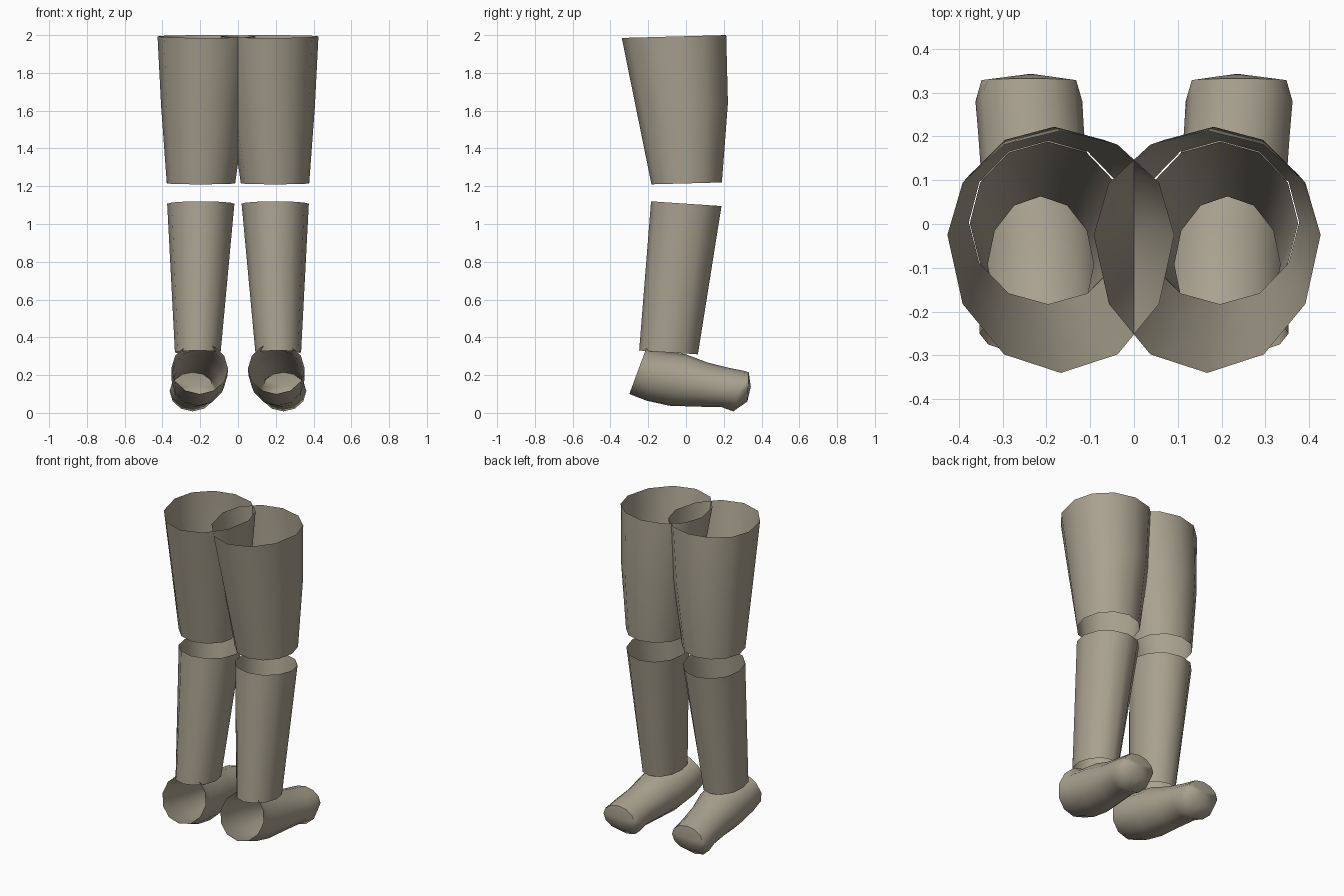
import bpy
import bmesh
from math import cos, sin, pi, radians

cube = bpy.data.objects.get("Cube")
if cube:
    bpy.data.objects.remove(cube)

SIDES = 12
COLOUR = (0.40, 0.36, 0.28, 1)
cloth = bpy.data.materials.new("stone_beige")
cloth.use_nodes = True
cloth.diffuse_color = COLOUR
cloth.node_tree.nodes["Principled BSDF"].inputs["Base Color"].default_value = COLOUR


def ring_points(cx, rx, low, high, middle=0.5):
    """Tilted oval through two (y, z) points; middle places its widest line."""
    cy, cz = (a + (b - a) * middle for a, b in zip(low, high))
    points = []
    for i in range(SIDES):
        angle = 2 * pi * i / SIDES
        end = high if sin(angle) > 0 else low
        s = abs(sin(angle))
        points.append((cx + rx * cos(angle), cy + (end[0] - cy) * s, cz + (end[1] - cz) * s))
    return points


def loft(name, side, rings, tip=None):
    """Open tube through the rings, closed at the end when a tip is given."""
    bm = bmesh.new()
    loops = [[bm.verts.new((side * x, y, z)) for x, y, z in ring_points(*r)] for r in rings]
    for a, b in zip(loops, loops[1:]):
        for i in range(SIDES):
            j = (i + 1) % SIDES
            bm.faces.new((a[i], a[j], b[j], b[i]))
    if tip:
        end = bm.verts.new((side * tip[0], tip[1], tip[2]))
        for i in range(SIDES):
            bm.faces.new((loops[-1][i], loops[-1][(i + 1) % SIDES], end))
    bmesh.ops.recalc_face_normals(bm, faces=bm.faces)
    # Outward normals: the outermost face must face away from the leg's middle
    outer = max(bm.faces, key=lambda f: side * f.calc_center_median().x)
    if outer.normal.x * side < 0:
        bmesh.ops.reverse_faces(bm, faces=bm.faces)
    mesh = bpy.data.meshes.new(name)
    bm.to_mesh(mesh)
    bm.free()
    mesh.materials.append(cloth)
    obj = bpy.data.objects.new(name, mesh)
    bpy.context.collection.objects.link(obj)
    bpy.ops.object.select_all(action='DESELECT')
    obj.select_set(True)
    bpy.context.view_layer.objects.active = obj
    bpy.ops.object.shade_smooth_by_angle(angle=radians(60))


# Each ring: centre x, half width, lower or front (y, z), upper or back (y, z), middle
thigh = [
    (0.167, 0.259, (-0.34, 1.985), (0.213, 2.0), 0.57),
    (0.182, 0.225, (-0.262, 1.6), (0.222, 1.64), 0.54),
    (0.196, 0.181, (-0.183, 1.21), (0.19, 1.22)),
]
shin = [
    (0.197, 0.178, (-0.185, 1.12), (0.188, 1.095)),
    (0.213, 0.121, (-0.248, 0.33), (0.063, 0.31)),
]
foot = [
    (0.203, 0.15, (-0.3, 0.1), (-0.2, 0.37)),
    (0.203, 0.148, (-0.21, 0.065), (-0.16, 0.335)),
    (0.21, 0.142, (-0.09, 0.038), (0.0, 0.31)),
    (0.222, 0.125, (0.06, 0.033), (0.11, 0.268)),
    (0.235, 0.121, (0.19, 0.03), (0.23, 0.238)),
    (0.24, 0.122, (0.25, 0.008), (0.31, 0.222)),
    (0.24, 0.108, (0.325, 0.06), (0.332, 0.215)),
]

for label, side in (("left", 1), ("right", -1)):
    loft(label + "_thigh", side, thigh)
    loft(label + "_shin", side, shin)
    loft(label + "_foot", side, foot, tip=(0.235, 0.343, 0.14))
